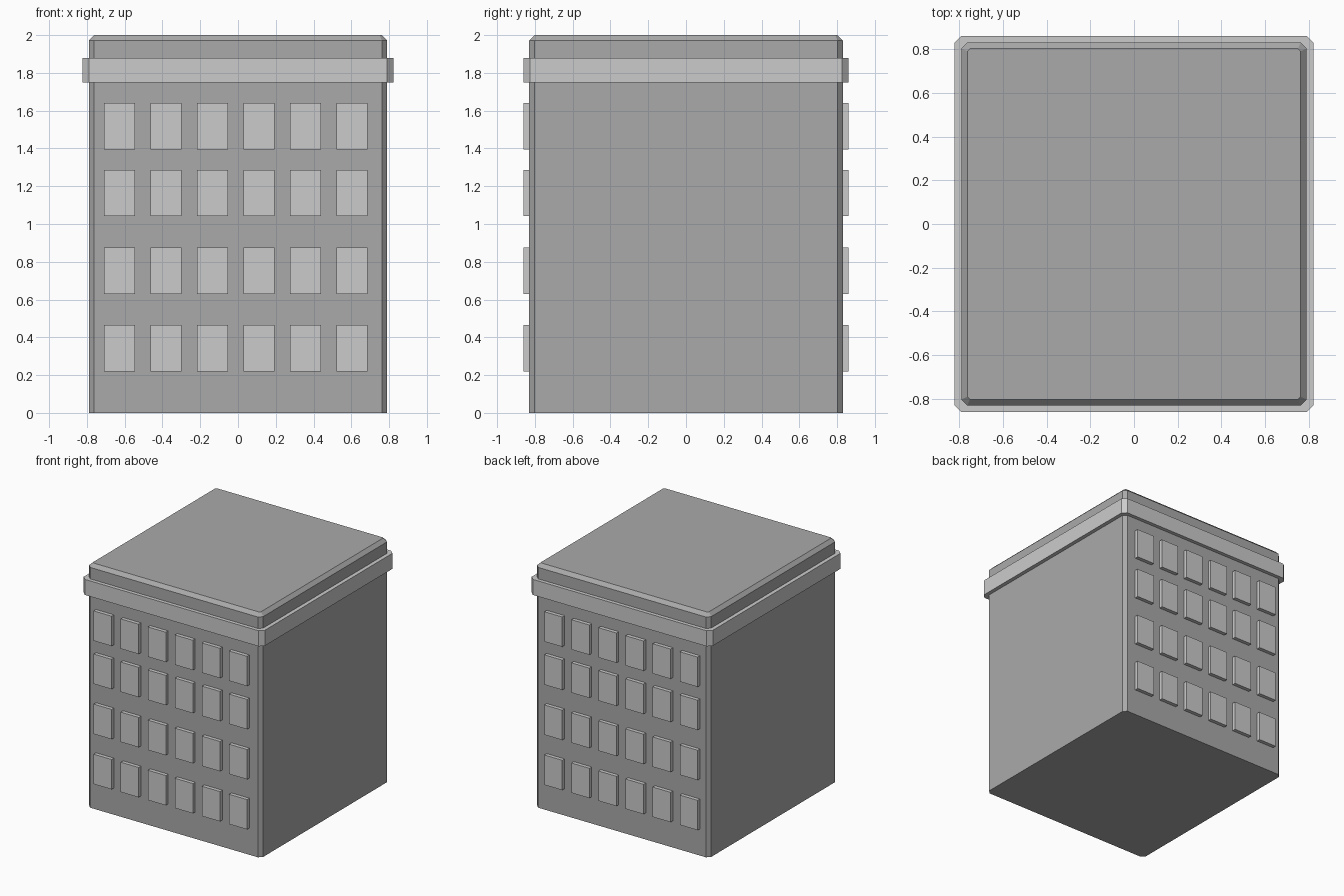
import bpy, bmesh
from mathutils import Matrix, Vector

if "Cube" in bpy.data.objects:
    bpy.data.objects.remove(bpy.data.objects["Cube"])


def add_box(bm, lo, hi):
    """Add an axis-aligned box."""
    lo, hi = Vector(lo), Vector(hi)
    mat = Matrix.Translation((lo + hi) / 2) @ Matrix.Diagonal((*(hi - lo), 1))
    bmesh.ops.create_cube(bm, size=1, matrix=mat)


def finish(bm, name):
    bmesh.ops.recalc_face_normals(bm, faces=bm.faces)
    mesh = bpy.data.meshes.new(name)
    bm.to_mesh(mesh)
    bm.free()
    obj = bpy.data.objects.new(name, mesh)
    bpy.context.collection.objects.link(obj)
    return obj


def chamfer(bm, test, amount):
    """Chamfer the edges whose lower and upper heights pass the test."""
    edges = [e for e in bm.edges if test(*sorted(v.co.z for v in e.verts))]
    bmesh.ops.bevel(bm, geom=edges, offset=amount, segments=1,
                    affect='EDGES', profile=0.5)


def chamfered_block(name, hx, hy, z0, z1, amount, bevel_top):
    """Block with chamfered upright corners and, if asked, a chamfered top rim."""
    bm = bmesh.new()
    add_box(bm, (-hx, -hy, z0), (hx, hy, z1))
    chamfer(bm, lambda lo, hi: hi - lo > 1e-4, amount)
    if bevel_top:
        chamfer(bm, lambda lo, hi: lo > z1 - 1e-4, amount)
    return finish(bm, name)


# Main block (darker grey) and the band around its top
body = chamfered_block("building_body", 0.79, 0.83, 0, 2.0, 0.028, True)
dark = bpy.data.materials.new("dark_wall")
dark.diffuse_color = (0.4, 0.4, 0.4, 1)
dark.use_nodes = True
dark.node_tree.nodes["Principled BSDF"].inputs["Base Color"].default_value = dark.diffuse_color
body.data.materials.append(dark)
chamfered_block("cornice_band", 0.822, 0.86, 1.75, 1.878, 0.033, False)

# Raised window panels, the same grid on front and back
W, H = 0.163, 0.245
for name, side in (("front_windows", -1), ("back_windows", 1)):
    bm = bmesh.new()
    y0, y1 = sorted((side * 0.81, side * 0.86))
    for z in (0.342, 0.753, 1.164, 1.518):
        for i in range(6):
            x = -0.627 + 0.246 * i
            add_box(bm, (x - W / 2, y0, z - H / 2), (x + W / 2, y1, z + H / 2))
    finish(bm, name)
